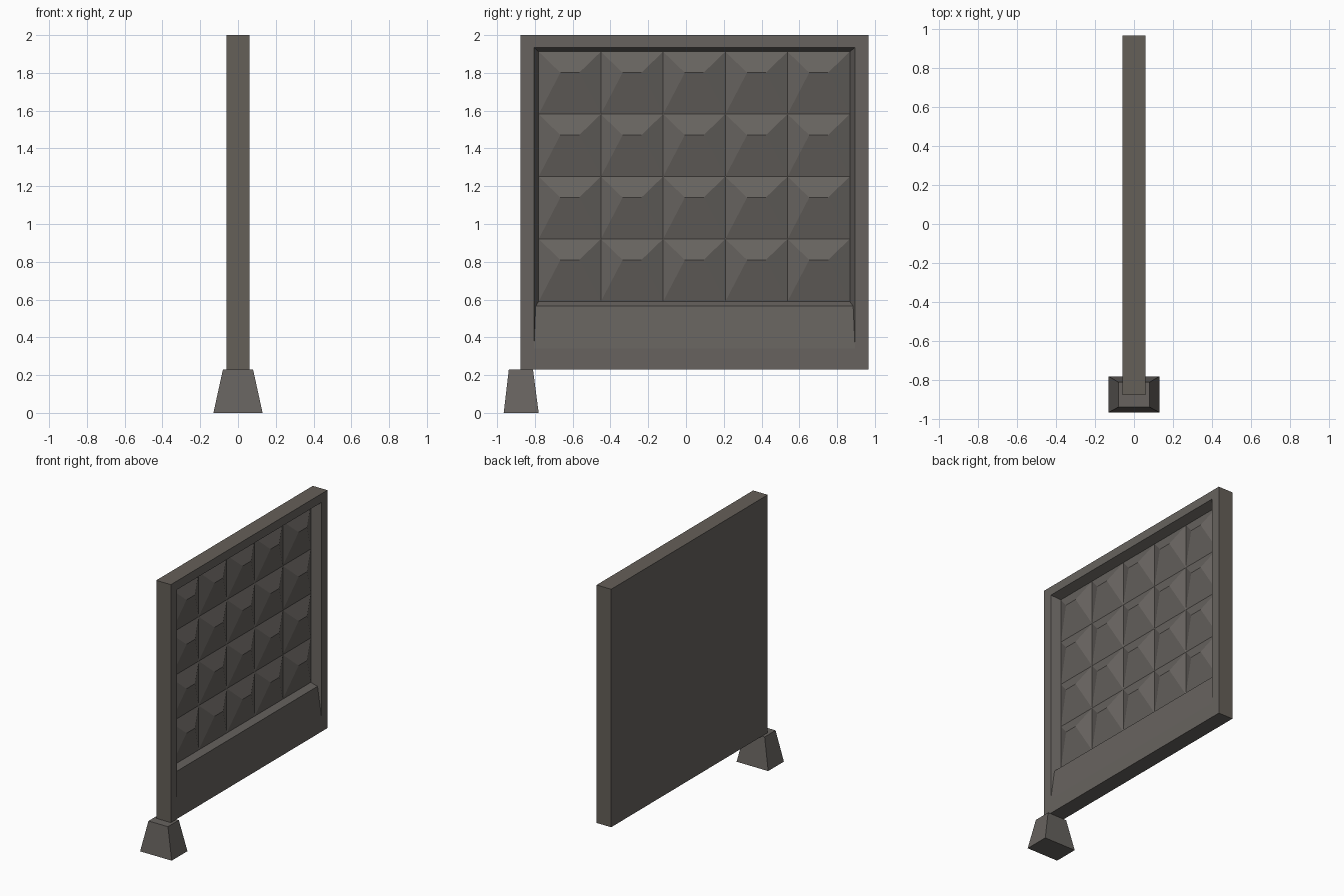
import bpy, bmesh

if "Cube" in bpy.data.objects:
    bpy.data.objects.remove(bpy.data.objects["Cube"])


def material(name, rgb):
    m = bpy.data.materials.new(name)
    m.diffuse_color = (*rgb, 1)
    m.use_nodes = True
    m.node_tree.nodes["Principled BSDF"].inputs["Base Color"].default_value = m.diffuse_color
    return m


CONCRETE = material("concrete grey", (0.135, 0.124, 0.114))
EDGE = material("warm concrete grey", (0.130, 0.115, 0.098))


def build(name, verts, faces, mats, rule=None):
    bm = bmesh.new()
    vs = [bm.verts.new(v) for v in verts]
    for f in faces:
        bm.faces.new([vs[i] for i in f])
    bmesh.ops.remove_doubles(bm, verts=bm.verts, dist=1e-5)
    bm.normal_update()
    for f in bm.faces:
        f.material_index = rule(f) if rule else 0
    me = bpy.data.meshes.new(name)
    bm.to_mesh(me)
    bm.free()
    for m in mats:
        me.materials.append(m)
    ob = bpy.data.objects.new(name, me)
    bpy.context.collection.objects.link(ob)
    return ob


def rect(x, y0, y1, z0, z1):
    return [(x, y0, z0), (x, y1, z0), (x, y1, z1), (x, y0, z1)]


# Panel slab with a tapered recess in its +x side
XF, XB, XFLOOR, XLIP = 0.06, -0.06, -0.008, 0.035
Y0, Y1, Z0, Z1 = -0.875, 0.965, 0.23, 2.0
OY0, OY1, OZ0, OZ1 = -0.805, 0.895, 0.34, 1.935   # recess opening
FY0, FY1, FZ0, FZ1 = -0.78, 0.867, 0.59, 1.912    # recess floor
t = (XF - XLIP) / (XF - XFLOOR)
LY0, LY1 = OY0 + (FY0 - OY0) * t, OY1 + (FY1 - OY1) * t
verts = (rect(XB, Y0, Y1, Z0, Z1) + rect(XF, Y0, Y1, Z0, Z1)
         + rect(XF, OY0, OY1, OZ0, OZ1) + rect(XFLOOR, FY0, FY1, FZ0, FZ1)
         + [(XLIP, LY0, 0.565), (XLIP, LY1, 0.565)])
faces = [(3, 2, 1, 0)]
for i in range(4):
    j = (i + 1) % 4
    faces.append((i, j, 4 + j, 4 + i))            # outer edges
    faces.append((4 + i, 4 + j, 8 + j, 8 + i))    # frame front
faces += [(8, 9, 17, 16), (16, 17, 13, 12),       # sloped kick plate, ledge
          (10, 11, 15, 14),                       # recess top
          (8, 16, 12, 15, 11), (9, 10, 14, 13, 17)]  # recess sides


def edge_rule(f):
    c = f.calc_center_median()
    return int(abs(f.normal.x) < 0.1 and (c.y < Y0 + 0.01 or c.y > Y1 - 0.01 or c.z > Z1 - 0.01))


build("fence_panel", verts, faces, [CONCRETE, EDGE], edge_rule)

# Grid of hipped blocks, each with a short ridge a third of the way down
COLS, ROWS, HEIGHT, RIDGE = 5, 4, 0.05, 0.05
cw, ch = (FY1 - FY0) / COLS, (FZ1 - FZ0) / ROWS
verts, faces = [], []
for c in range(COLS):
    for r in range(ROWS):
        y, z, n = FY0 + c * cw, FZ0 + r * ch, len(verts)
        verts += rect(XFLOOR, y, y + cw, z, z + ch)
        ym, zr = y + cw / 2, z + ch * 0.665
        verts += [(XFLOOR + HEIGHT, ym - RIDGE, zr), (XFLOOR + HEIGHT, ym + RIDGE, zr)]
        for f in ((0, 1, 5, 4), (1, 2, 5), (2, 3, 4, 5), (3, 0, 4)):
            faces.append([n + k for k in f])
build("faceted_relief", verts, faces, [CONCRETE])

# Tapered foot under one end
verts = ([(-0.13, -0.965, 0), (0.13, -0.965, 0), (0.13, -0.78, 0), (-0.13, -0.78, 0)]
         + [(-0.08, -0.938, 0.229), (0.08, -0.938, 0.229), (0.08, -0.81, 0.229), (-0.08, -0.81, 0.229)])
faces = [(3, 2, 1, 0), (4, 5, 6, 7)]
faces += [(i, (i + 1) % 4, 4 + (i + 1) % 4, 4 + i) for i in range(4)]
build("foot", verts, faces, [CONCRETE])
